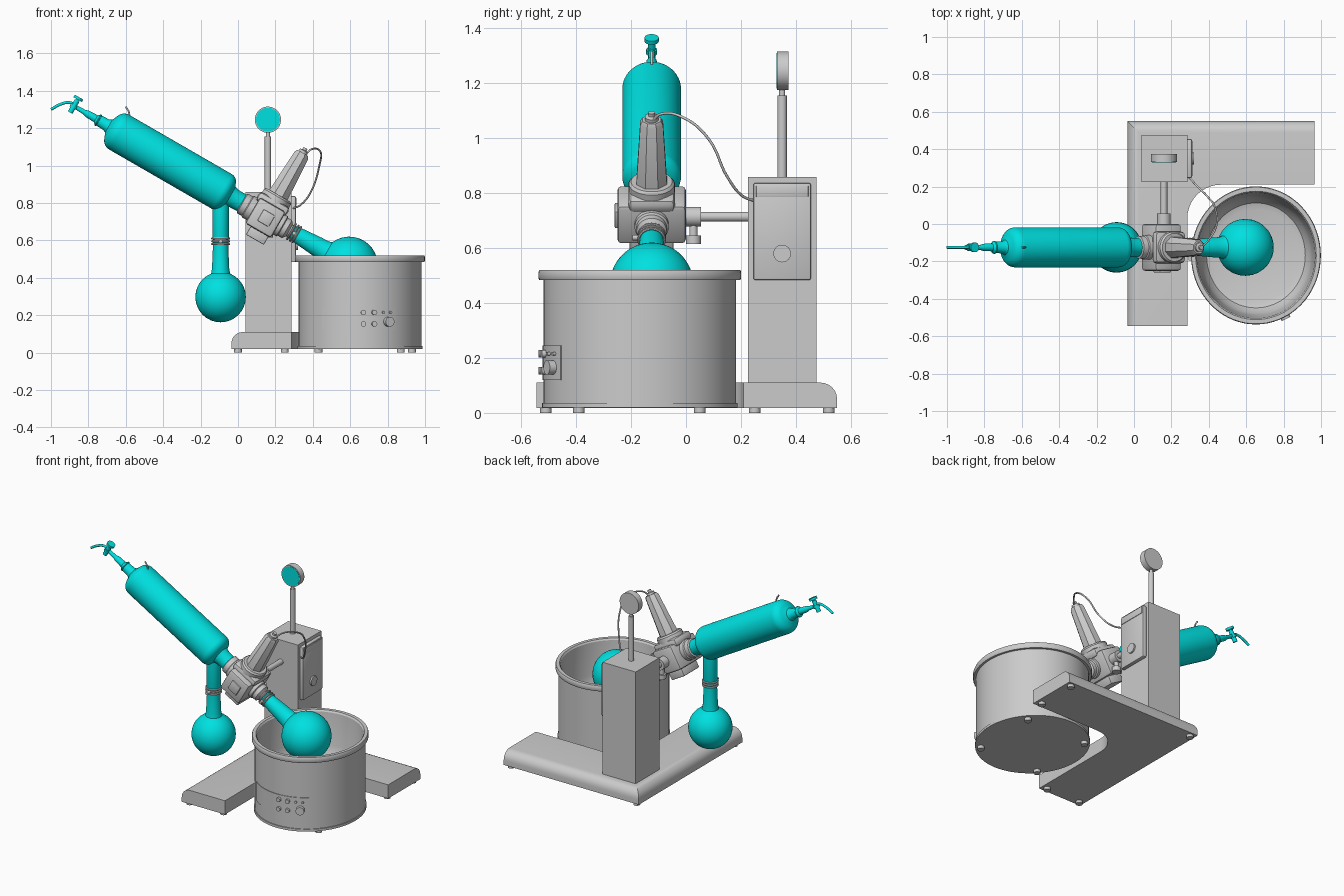
import bpy, bmesh, math
from mathutils import Matrix, Vector
from math import sin, cos, pi, radians

if "Cube" in bpy.data.objects:
    bpy.data.objects.remove(bpy.data.objects["Cube"])

glass = bpy.data.materials.new("teal_glass")
glass.diffuse_color = (0.0, 0.75, 0.75, 1)
glass.use_nodes = True
glass.node_tree.nodes["Principled BSDF"].inputs["Base Color"].default_value = glass.diffuse_color
T = Matrix.Translation
Y0 = -0.125
# Tilted axis frame: local z runs up the condenser, local x towards the motor
AX = T((0.595, Y0, 0.468)) @ Matrix.Rotation(radians(-60), 4, 'Y')


def finish(name, bm, mat=None, M=None):
    bmesh.ops.remove_doubles(bm, verts=bm.verts, dist=1e-5)
    if M is not None:
        bm.transform(M)
    bmesh.ops.recalc_face_normals(bm, faces=bm.faces)
    me = bpy.data.meshes.new(name)
    bm.to_mesh(me)
    bm.free()
    ob = bpy.data.objects.new(name, me)
    bpy.context.collection.objects.link(ob)
    if mat:
        me.materials.append(mat)
    return ob


def lathe(name, profile, M=None, mat=None, n=48, phase=0):
    """Revolve (radius, height) points around local z."""
    bm = bmesh.new()
    rings = []
    for r, h in profile:
        if r < 1e-6:
            rings.append([bm.verts.new((0, 0, h))] * n)
        else:
            rings.append([bm.verts.new((r * cos(phase + 2 * pi * i / n), r * sin(phase + 2 * pi * i / n), h))
                          for i in range(n)])
    for a, b in zip(rings, rings[1:]):
        for i in range(n):
            j = (i + 1) % n
            vs = list(dict.fromkeys((a[i], a[j], b[j], b[i])))
            if len(vs) > 2:
                bm.faces.new(vs)
    return finish(name, bm, mat, M)


def rod(name, a, b, r, M=None, mat=None, n=24):
    a, b = Vector(a), Vector(b)
    d = b - a
    R = T(a) @ d.to_track_quat('Z', 'Y').to_matrix().to_4x4()
    L = d.length
    return lathe(name, [(0, 0), (r, 0), (r, L), (0, L)], (M @ R) if M else R, mat, n)


def ring(name, R, h, t, M, mat=None):
    return lathe(name, [(R + t * cos(k * pi / 4), h + t * sin(k * pi / 4)) for k in range(9)], M, mat, 32)


def box(name, lo, hi, bevel=0.0, M=None, mat=None):
    bm = bmesh.new()
    bmesh.ops.create_cube(bm, size=1)
    for v in bm.verts:
        v.co = [(l + h) / 2 + c * (h - l) for l, h, c in zip(lo, hi, v.co)]
    if bevel:
        bmesh.ops.bevel(bm, geom=bm.edges[:], offset=bevel, segments=2, affect='EDGES', profile=0.5)
    return finish(name, bm, mat, M)


def prism(pts, z0, z1):
    bm = bmesh.new()
    f = bm.faces.new([bm.verts.new((x, y, z0)) for x, y in pts])
    top = bmesh.ops.extrude_face_region(bm, geom=[f])['geom']
    for v in top:
        if isinstance(v, bmesh.types.BMVert):
            v.co.z = z1
    return bm


def tube(name, pts, r, mat=None):
    cu = bpy.data.curves.new(name, 'CURVE')
    cu.dimensions = '3D'
    cu.bevel_depth = r
    cu.bevel_resolution = 3
    cu.use_fill_caps = True
    sp = cu.splines.new('BEZIER')
    sp.bezier_points.add(len(pts) - 1)
    for p, co in zip(sp.bezier_points, pts):
        p.co = co
        p.handle_left_type = p.handle_right_type = 'AUTO'
    ob = bpy.data.objects.new(name, cu)
    bpy.context.collection.objects.link(ob)
    if mat:
        cu.materials.append(mat)


def arc(R, a0, a1, cr=0, ch=0, n=14):
    return [(cr + R * cos(radians(a0 + (a1 - a0) * k / n)), ch + R * sin(radians(a0 + (a1 - a0) * k / n)))
            for k in range(n + 1)]


# L-shaped base with rounded left and back top edges
L = [(-0.035, -0.545), (0.285, -0.545)] + arc(0.18, 180, 90, 0.465, 0.03, 10) + \
    [(0.965, 0.21), (0.965, 0.55), (-0.035, 0.55)]
bm = prism(L, 0.018, 0.11)
edges = [e for e in bm.edges if all(v.co.z > 0.1 for v in e.verts) and
         (all(v.co.x < -0.03 for v in e.verts) or all(v.co.y > 0.54 for v in e.verts))]
bmesh.ops.bevel(bm, geom=edges, offset=0.06, segments=6, affect='EDGES', profile=0.5)
finish("base", bm)
for x, y in [(0, -0.51), (0.25, -0.51), (0, 0.52), (0.93, 0.52), (0.93, 0.25),
             (0.43, -0.39), (0.87, -0.39), (0.43, 0.05), (0.87, 0.05)]:
    rod("foot", (x, y, 0), (x, y, 0.03), 0.021)

# Heating bath, slightly oval
CX, CY, RX, RY = 0.652, -0.168, 0.347, 0.369
bath = [(0, 0.02), (0.965, 0.02), (0.965, 0.036), (0.95, 0.036), (0.95, 0.483), (0.99, 0.483), (1, 0.49),
        (1, 0.512), (0.99, 0.52), (0.93, 0.52), (0.91, 0.51), (0.87, 0.3), (0.83, 0.24), (0.76, 0.205),
        (0.67, 0.195), (0, 0.195)]
lathe("bath", bath, T((CX, CY, 0)) @ Matrix.Diagonal((RX, RY, 1, 1)), n=72)


def on_bath(a, k):
    return (CX + RX * k * sin(a), CY - RY * k * cos(a))


angs = [-0.65 + 1.27 * k / 20 for k in range(21)]
finish("bath_panel", prism([on_bath(a, 0.96) for a in angs] + [on_bath(a, 0.93) for a in angs[::-1]], 0.12, 0.245))
for x, z, r, h in [(0.67, 0.215, 0.014, 0.014), (0.727, 0.215, 0.014, 0.014), (0.67, 0.153, 0.014, 0.014),
                   (0.727, 0.153, 0.014, 0.014), (0.775, 0.215, 0.007, 0.01), (0.812, 0.215, 0.007, 0.01),
                   (0.80, 0.165, 0.026, 0.025)]:
    a = math.asin((x - CX) / (RX * 0.95))
    px, py = on_bath(a, 0.95)
    rod("bath_knob", (px, py, z), (px + (h + .004) * sin(a), py - (h + .004) * cos(a), z), r)

# Column with side control panel
box("column", (0.04, 0.225, 0.10), (0.285, 0.475, 0.858))
box("column_panel", (0.28, 0.245, 0.483), (0.31, 0.455, 0.837), 0.008)
box("column_display", (0.30, 0.255, 0.785), (0.313, 0.445, 0.828), 0.003)
rod("column_knob", (0.30, 0.35, 0.58), (0.32, 0.35, 0.58), 0.032)

# Gauge on a pole
rod("gauge_pole", (0.16, 0.35, 0.85), (0.16, 0.35, 1.155), 0.017)
rod("gauge_neck", (0.16, 0.35, 1.15), (0.16, 0.35, 1.19), 0.011)
rod("gauge_case", (0.16, 0.373, 1.245), (0.16, 0.331, 1.245), 0.07, n=48)
rod("gauge_face", (0.16, 0.34, 1.245), (0.16, 0.329, 1.245), 0.064, mat=glass, n=48)

# Support arm and clamp screw
rod("arm", (0.16, -0.03, 0.714), (0.16, 0.23, 0.714), 0.018)
rod("arm_clamp", (0.16, -0.02, 0.714), (0.16, 0.055, 0.714), 0.036)
rod("clamp_stem", (0.16, 0.027, 0.63), (0.16, 0.027, 0.70), 0.015)
rod("clamp_knob", (0.16, 0.027, 0.615), (0.16, 0.027, 0.645), 0.027)

# Drive head (tilted frame: x up, y across, z along the axis)
box("head_block", (-0.085, -0.125, 0.435), (0.075, 0.125, 0.595), 0.015, AX)
box("head_top", (0.05, -0.085, 0.425), (0.105, 0.085, 0.61), 0.02, AX)
box("head_lower", (-0.135, -0.08, 0.45), (-0.07, 0.08, 0.56), 0.006, AX)
box("head_front_plate", (-0.04, -0.135, 0.475), (0.03, -0.12, 0.545), 0.005, AX)
lathe("condenser_collar", [(0, .58), (.066, .58), (.066, .625), (.06, .63), (.06, .66), (.05, .665), (0, .665)], AX)
lathe("shaft_cone", [(0, .34), (.036, .34), (.036, .37), (.055, .385), (.055, .41), (.062, .415), (.062, .45),
                     (0, .45)], AX)
MOT = AX @ T((0, 0, 0.515)) @ Matrix.Rotation(pi / 2, 4, 'Y')
lathe("motor_flange", [(0, .09), (.083, .09), (.083, .125), (.075, .135), (0, .135)], MOT)
lathe("motor", [(0, .12), (.061, .12), (.045, .38), (.036, .395), (0, .395)], MOT, n=8, phase=pi / 8)
lathe("motor_cap", [(0, .39), (.025, .39), (.025, .408), (.012, .412), (.012, .425), (0, .425)], MOT, n=24)
tube("motor_cable", [(.36, Y0, 1.06), (.395, -.09, 1.088), (.44, -.01, 1.075), (.435, .08, 1.0),
                     (.39, .15, .86), (.335, .205, .79), (.29, .255, .77)], 0.005)

# Rotating flask
lathe("evaporating_flask", arc(0.152, -90, 66) + [(.055, .155), (.053, .2), (.042, .33), (.036, .36), (0, .36)],
      AX, glass)
for h in (0.325, 0.34, 0.357):
    ring("flask_clip", 0.046, h, 0.006, AX)
rod("flask_clip_screw", (0.0, -0.07, 0.34), (0.0, -0.04, 0.34), 0.01, AX)

# Condenser with its upper fittings
lathe("condenser", [(0, .65), (.05, .65), (.052, .715), (.058, .735)] + arc(.045, -75, 0, .062, .787, 8) +
      arc(.055, 0, 75, .052, 1.42, 8) + [(.04, 1.485), (.032, 1.50), (.03, 1.555), (.021, 1.565), (.019, 1.62),
                                         (.013, 1.635), (.011, 1.70), (0, 1.70)], AX, glass)
ring("condenser_joint", 0.029, 1.55, 0.006, AX, glass)
tube("condenser_nipple", [(-.585, Y0, 1.23), (-.582, Y0, 1.28), (-.60, Y0, 1.315)], 0.005)
rod("valve_body", (-.04, 0, 1.70), (.035, 0, 1.70), 0.014, AX, glass)
rod("valve_cap", (.04, 0, 1.70), (.055, 0, 1.70), 0.026, AX, glass)
rod("valve_stem", (.03, 0, 1.70), (.045, 0, 1.70), 0.008, AX, glass)
rod("valve_collar", (-.012, 0, 1.70), (.005, 0, 1.70), 0.02, AX, glass)
tube("outlet_tube", [(-.86, Y0, 1.32), (-.905, Y0, 1.337), (-.95, Y0, 1.327), (-1.0, Y0, 1.30)], 0.008, glass)

# Receiving flask hanging below the condenser
RF = T((-0.093, Y0, 0))
lathe("receiving_flask", arc(.135, -90, 68, 0, .297) + [(.046, .45), (.041, .57), (.041, .60), (.044, .61),
                                                      (.044, .80), (0, .80)], RF, glass)
for h in (0.58, 0.595, 0.61):
    ring("receiver_clip", 0.045, h, 0.006, RF)
rod("receiver_clip_screw", (0, -0.075, 0.595), (0, -0.04, 0.595), 0.01, RF)

# Smooth shading with sharp edges kept
for ob in bpy.context.scene.objects:
    ob.select_set(ob.type == 'MESH')
    if ob.type == 'MESH':
        bpy.context.view_layer.objects.active = ob
bpy.ops.object.shade_smooth_by_angle(angle=radians(30))
